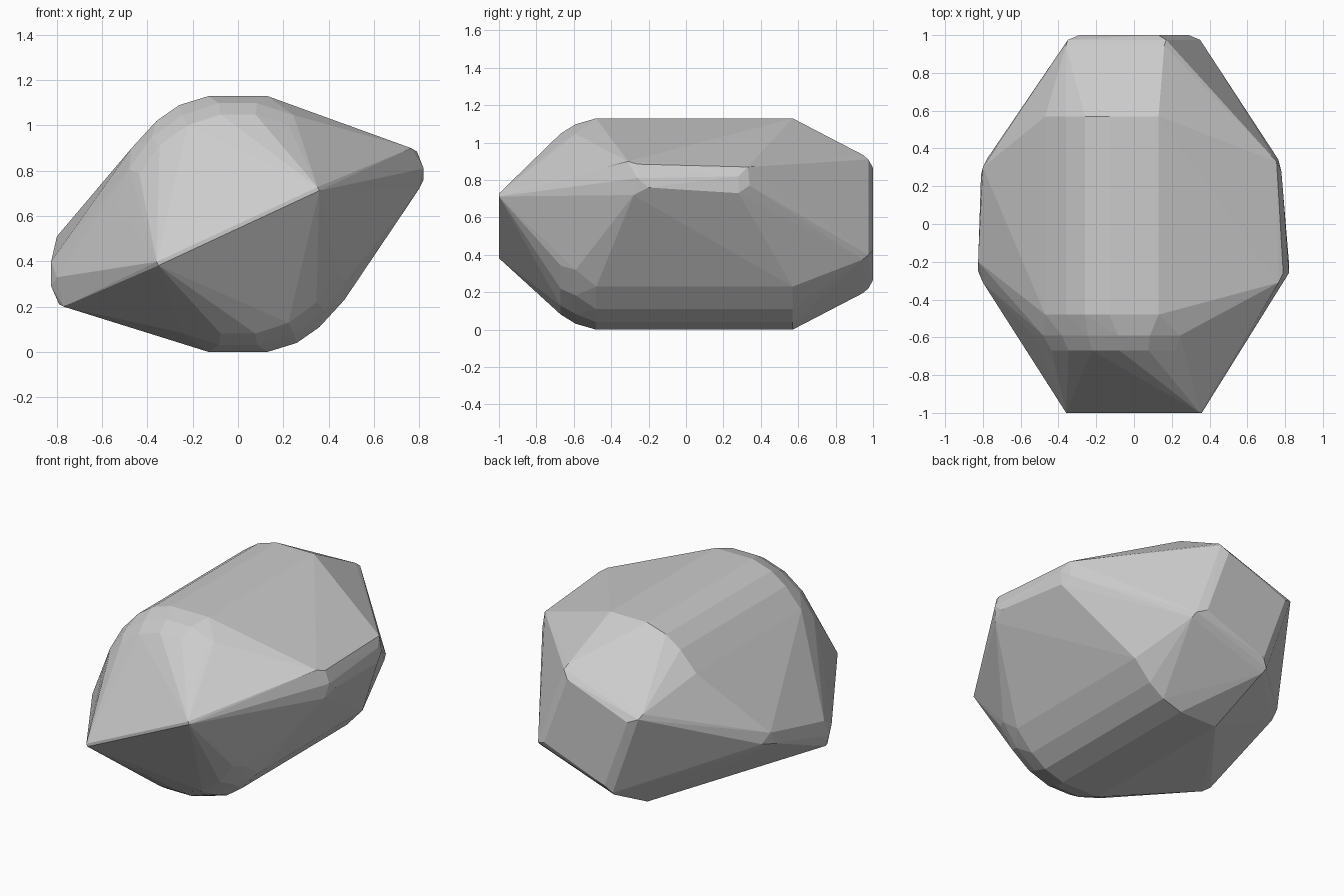
import bpy, bmesh
from math import sin, cos, pi

if "Cube" in bpy.data.objects:
    bpy.data.objects.remove(bpy.data.objects["Cube"])

MID = 0.565
pts = []

# Central barrel: rounded half-profile, repeated by a half turn about the y axis
profile = [(0.13, 1.13), (-0.13, 1.13), (-0.26, 1.09), (-0.36, 1.02), (-0.47, 0.90)]
for x, z in profile:
    for y in (-0.48, 0.57):
        pts += [(x, y, z), (-x, y, 2 * MID - z)]

# Rounded front shoulder
for r, y in ((0.54, -0.59), (0.49, -0.67)):
    for i in range(20):
        a = 2 * pi * (i + 0.5) / 20
        pts.append((r * cos(a), y, MID + r * sin(a)))

# Slanted front ridge, a thin strip
for d in (-0.008, 0.008):
    pts += [(-0.355 - d / 2, -1, 0.39 + d), (0.355 - d / 2, -1, 0.72 + d)]

# Twisted square back face with chamfered rim
for y, corners in ((1.0, [(0.13, 0.30), (-0.29, 0.14)]),
                   (0.975, [(0.17, 0.345), (-0.35, 0.165)]),
                   (0.945, [(0.16, 0.37), (-0.36, 0.19)])):
    for x, dz in corners:
        pts += [(x, y, MID + dz), (-x, y, MID - dz)]

# Right side ridge
pts += [(0.765, -0.31, 0.90), (0.79, -0.26, 0.885), (0.82, -0.26, 0.81), (0.82, -0.20, 0.76),
        (0.80, -0.28, 0.72), (0.755, 0.33, 0.87), (0.78, 0.28, 0.82), (0.78, 0.28, 0.73),
        (0.765, 0.34, 0.77)]

# Left side ridge
pts += [(-0.77, -0.31, 0.20), (-0.79, -0.26, 0.21), (-0.825, -0.25, 0.29), (-0.825, -0.20, 0.40),
        (-0.80, -0.31, 0.33), (-0.80, 0.30, 0.51), (-0.81, 0.26, 0.43), (-0.775, 0.35, 0.45)]

# Faceted stone: hull over all the guide points
bm = bmesh.new()
for p in pts:
    bm.verts.new(p)
res = bmesh.ops.convex_hull(bm, input=bm.verts)
loose = {g for g in res["geom_interior"] + res["geom_unused"] if isinstance(g, bmesh.types.BMVert)}
bmesh.ops.delete(bm, geom=list(loose), context='VERTS')
bmesh.ops.dissolve_limit(bm, angle_limit=0.01, verts=bm.verts, edges=bm.edges)
bmesh.ops.recalc_face_normals(bm, faces=bm.faces)
mesh = bpy.data.meshes.new("faceted_stone")
bm.to_mesh(mesh)
bm.free()
bpy.context.collection.objects.link(bpy.data.objects.new("faceted_stone", mesh))
